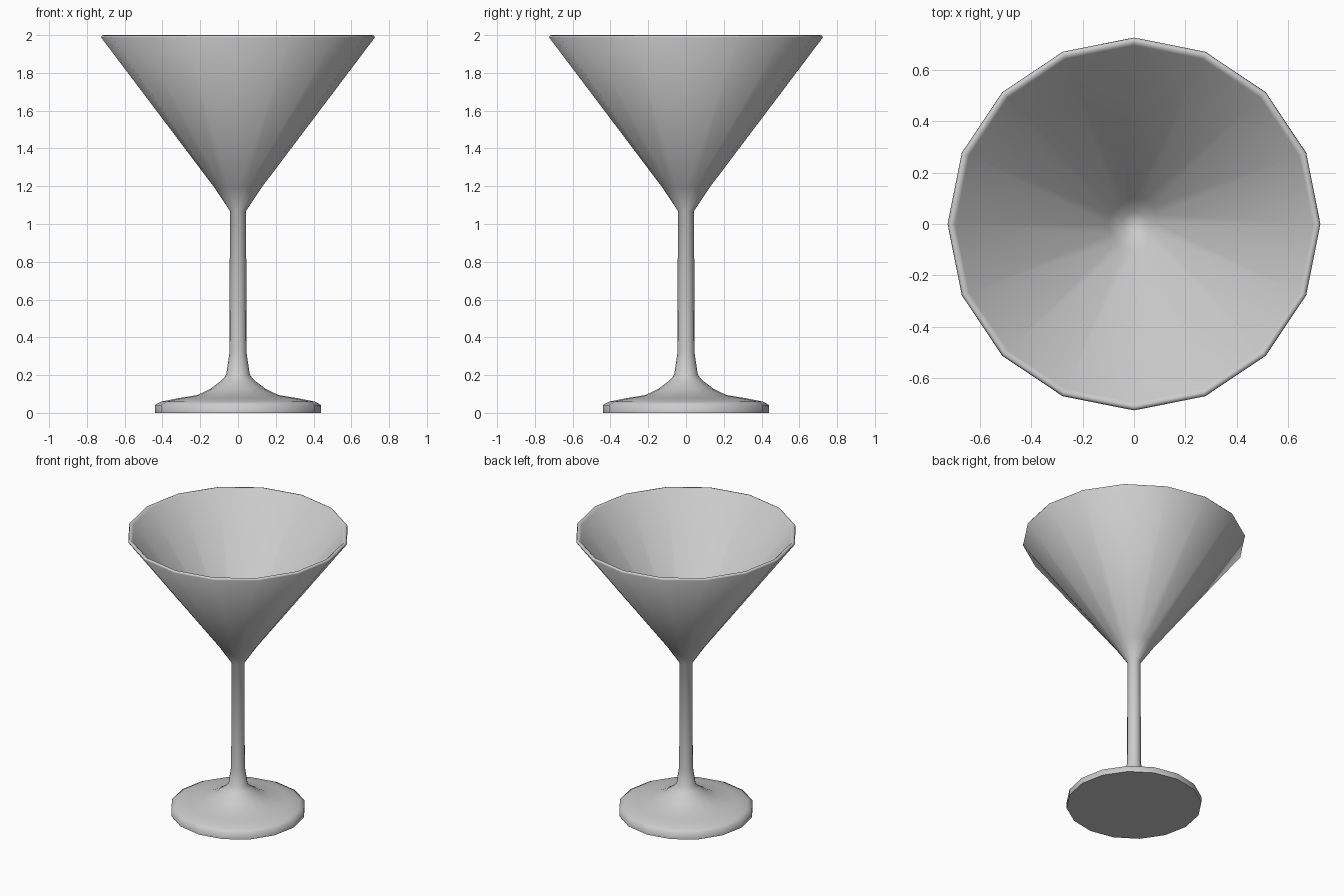
import bpy, bmesh, math

if "Cube" in bpy.data.objects:
    bpy.data.objects.remove(bpy.data.objects["Cube"])

SIDES = 16

# Profile (radius, height): foot, stem, outer bowl, rim, inner bowl
profile = [
    (0.0, 0.0), (0.44, 0.0), (0.44, 0.042), (0.405, 0.06), (0.32, 0.077),
    (0.215, 0.094), (0.147, 0.127), (0.087, 0.172), (0.063, 0.20),
    (0.045, 0.32), (0.043, 1.07), (0.125, 1.193),
    (0.725, 1.988), (0.72, 1.998), (0.708, 2.0), (0.695, 1.99),
    (0.10, 1.195), (0.045, 1.145), (0.0, 1.13),
]


def lathe(name, points, sides):
    """Revolve a closed profile around z, with single poles on the axis."""
    bm = bmesh.new()
    rings = []
    for r, z in points:
        if r == 0:
            rings.append([bm.verts.new((0, 0, z))] * sides)
        else:
            rings.append([bm.verts.new((r * math.cos(2 * math.pi * i / sides),
                                        r * math.sin(2 * math.pi * i / sides), z))
                          for i in range(sides)])
    for low, high in zip(rings, rings[1:]):
        for i in range(sides):
            j = (i + 1) % sides
            corners = list(dict.fromkeys((low[i], low[j], high[j], high[i])))
            bm.faces.new(corners)
    bmesh.ops.recalc_face_normals(bm, faces=bm.faces)
    mesh = bpy.data.meshes.new(name)
    bm.to_mesh(mesh)
    bm.free()
    obj = bpy.data.objects.new(name, mesh)
    bpy.context.collection.objects.link(obj)
    return obj


# Cocktail glass in one continuous shell
glass = lathe("cocktail_glass", profile, SIDES)
bpy.context.view_layer.objects.active = glass
glass.select_set(True)
bpy.ops.object.shade_smooth_by_angle(angle=math.radians(75))
